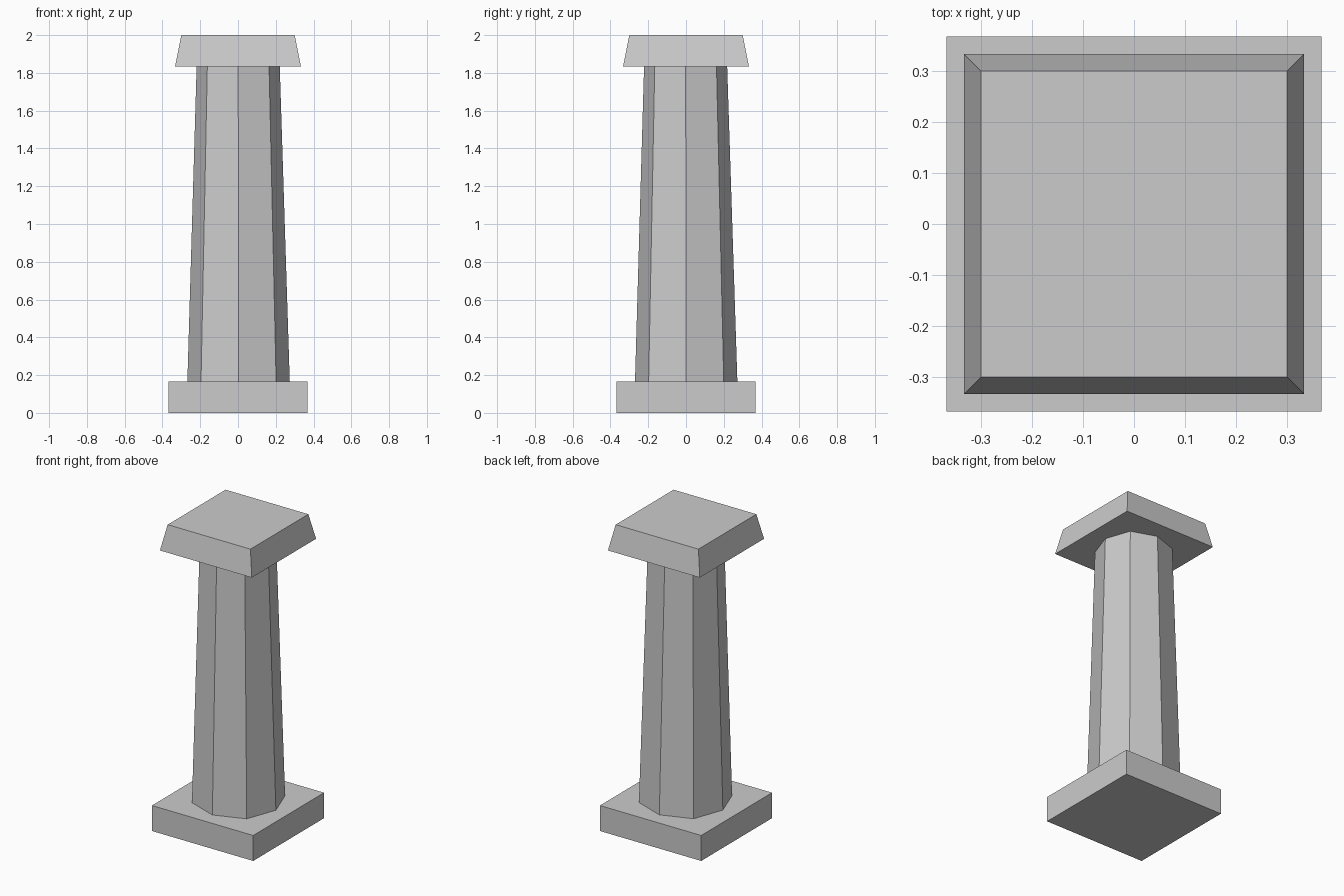
import bpy
import bmesh
from math import cos, sin, pi

if "Cube" in bpy.data.objects:
    bpy.data.objects.remove(bpy.data.objects["Cube"])


def ring(sides, r_even, r_odd, z, turn=0.0, cx=0.0, cy=0.0):
    """Polygon cross-section with alternating corner radii."""
    pts = []
    for i in range(sides):
        r = r_odd if i % 2 else r_even
        a = turn + 2 * pi * i / sides
        pts.append((cx + r * cos(a), cy + r * sin(a), z))
    return pts


def loft(name, bottom, top):
    """Closed solid between two matching polygons."""
    bm = bmesh.new()
    lo = [bm.verts.new(p) for p in bottom]
    hi = [bm.verts.new(p) for p in top]
    n = len(lo)
    bm.faces.new(lo[::-1])
    bm.faces.new(hi)
    for i in range(n):
        j = (i + 1) % n
        bm.faces.new((lo[i], lo[j], hi[j], hi[i]))
    mesh = bpy.data.meshes.new(name)
    bm.to_mesh(mesh)
    bm.free()
    obj = bpy.data.objects.new(name, mesh)
    bpy.context.collection.objects.link(obj)
    return obj


def square(half, z):
    r = half * 2 ** 0.5
    return ring(4, r, r, z, pi / 4)


# Square plinth
loft("base", square(0.367, 0.0), square(0.367, 0.167))

# Tapered eight-sided shaft
loft("shaft",
     ring(8, 0.271, 0.281, 0.167, cx=0.003, cy=0.001),
     ring(8, 0.220, 0.231, 1.835, cx=0.001, cy=-0.002))

# Square cap, narrower at the top
loft("capital", square(0.333, 1.835), square(0.30, 2.0))
